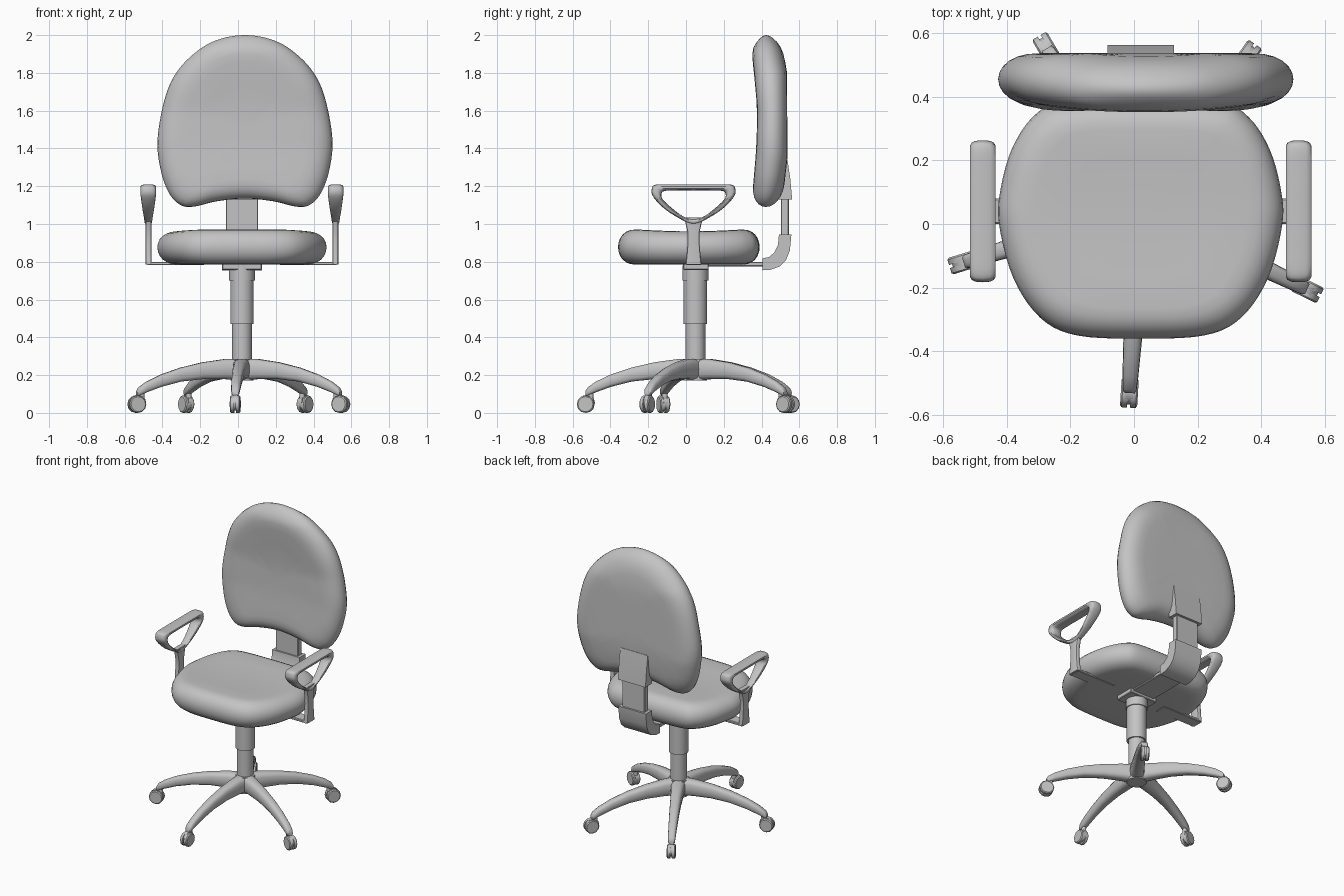
import bpy, bmesh, math
from mathutils import Vector, Matrix

if "Cube" in bpy.data.objects:
    bpy.data.objects.remove(bpy.data.objects["Cube"], do_unlink=True)

GREY = bpy.data.materials.new("mid grey")
GREY.use_nodes = True
GREY.diffuse_color = (0.55, 0.55, 0.55, 1)
GREY.node_tree.nodes["Principled BSDF"].inputs["Base Color"].default_value = (0.55, 0.55, 0.55, 1)

CX, CY = 0.021, 0.05   # axis of the gas lift


def finish(name, bm, angle=35):
    bmesh.ops.recalc_face_normals(bm, faces=bm.faces)
    me = bpy.data.meshes.new(name)
    bm.to_mesh(me)
    bm.free()
    me.materials.append(GREY)
    ob = bpy.data.objects.new(name, me)
    bpy.context.collection.objects.link(ob)
    bpy.ops.object.select_all(action='DESELECT')
    ob.select_set(True)
    bpy.context.view_layer.objects.active = ob
    bpy.ops.object.shade_smooth_by_angle(angle=math.radians(angle))
    return ob


def skin(name, rings, closed=False, angle=35):
    """Join rings of equal point count into a surface."""
    bm = bmesh.new()
    vs = [[bm.verts.new(p) for p in r] for r in rings]
    n = len(vs[0])
    for a, b in zip(vs, vs[1:] + vs[:1] if closed else vs[1:]):
        for i in range(n):
            j = (i + 1) % n
            bm.faces.new((a[i], a[j], b[j], b[i]))
    if not closed:
        bm.faces.new(vs[0])
        bm.faces.new(vs[-1])
    return finish(name, bm, angle)


def box(name, lo, hi, bevel=0.004):
    lo, hi = Vector(lo), Vector(hi)
    bm = bmesh.new()
    bmesh.ops.create_cube(bm, size=1, matrix=Matrix.Translation((lo + hi) / 2)
                          @ Matrix.Diagonal((hi - lo).to_4d()))
    bmesh.ops.bevel(bm, geom=bm.edges[:], offset=bevel, segments=1, affect='EDGES')
    return finish(name, bm)


def extrude_x(name, profile, half):
    """Extrude a y-z profile across the chair's width."""
    return skin(name, [[(CX + s * half, y, z) for y, z in profile] for s in (-1, 1)])


def spline(points, steps=5):
    """Closed smooth curve through the points."""
    pts = [Vector(p) for p in points]
    n, out = len(pts), []
    for i in range(n):
        a, b, c, d = (pts[(i + k) % n] for k in (-1, 0, 1, 2))
        for s in range(steps):
            t = s / steps
            out.append(b + (c - a) * (t / 2) + (a * 2 - b * 5 + c * 4 - d) * (t * t / 2)
                       + (b * 3 - a - c * 3 + d) * (t ** 3 / 2))
    return out


def mirrored(half):
    """Close a half outline that starts and ends on the axis."""
    return half + [(-p[0],) + tuple(p[1:]) for p in half[-2:0:-1]]


def lerp(table, x):
    for (x0, y0), (x1, y1) in zip(table, table[1:]):
        if x <= x1:
            t = max(0, (x - x0) / (x1 - x0))
            return y0 + (y1 - y0) * t
    return table[-1][1]


def oval(c, u, v, n=14, power=0.7):
    pts = []
    for i in range(n):
        a = 2 * math.pi * i / n
        k, s = math.cos(a), math.sin(a)
        pts.append(c + u * math.copysign(abs(k) ** power, k) + v * math.copysign(abs(s) ** power, s))
    return pts


def pillow(name, outline, centre, edge, place):
    """Cushion: nested outlines, rounded over at the rim."""
    prof = [(s, -1) for s in (0.1, 0.3, 0.5)]
    for i in range(13):
        t = math.pi * (i / 12 - 0.5)
        prof.append((1 - edge * (1 - math.cos(t) ** 0.85), math.sin(t)))
    prof += [(s, 1) for s in (0.5, 0.3, 0.1)]
    c = Vector(centre)
    return skin(name, [[place(*(c + (p - c) * s), d) for p in outline] for s, d in prof], angle=60)


# Backrest cushion
FRONT = [(1.09, 0.345), (1.2, 0.355), (1.4, 0.372), (1.6, 0.378), (1.8, 0.36), (1.93, 0.345), (2, 0.36)]
BACK = [(1.09, 0.5), (1.2, 0.52), (1.35, 0.537), (1.8, 0.535), (1.95, 0.51), (2, 0.49)]


def place_back(x, z, d):
    f, b = lerp(FRONT, z), lerp(BACK, z)
    return (CX + 0.016 + x, (f + b) / 2 + d * (b - f) / 2, z)


back_half = [(0, 2), (0.13, 1.98), (0.24, 1.925), (0.35, 1.82), (0.42, 1.68), (0.463, 1.45),
             (0.445, 1.28), (0.4, 1.16), (0.34, 1.1), (0.27, 1.092), (0.15, 1.12), (0, 1.135)]
pillow("backrest", spline(mirrored(back_half)), (0, 1.5), 0.29, place_back)


# Seat cushion
def place_seat(x, y, d):
    dish = 0.01 * math.cos(min(1, abs(y - 0.02) / 0.28) * math.pi / 2)
    return (CX + x, y, 0.878 + d * 0.093 - (dish if d > 0 else 0) * max(d, 0))


seat_half = [(0, -0.36), (0.2, -0.35), (0.315, -0.295), (0.4, -0.17), (0.445, 0), (0.44, 0.11),
             (0.405, 0.235), (0.34, 0.335), (0.25, 0.38), (0, 0.39)]
pillow("seat", spline(mirrored(seat_half)), (0, 0.02), 0.25, place_seat)

# Armrests: outer (y, z) and inner (y, z) of the loop
loop_half = [(0, 1.21, 0, 1.178), (0.12, 1.21, 0.09, 1.178), (0.2, 1.208, 0.145, 1.176),
             (0.22, 1.19, 0.168, 1.165), (0.217, 1.15, 0.163, 1.13), (0.165, 1.09, 0.1, 1.072),
             (0.085, 1.035, 0.05, 1.038), (0, 1.0, 0, 1.025)]
loop = [(-a, b, -c, d) for a, b, c, d in loop_half[-2:0:-1]]
loop = spline(loop_half + loop, 4)
for side, sx in (("left", 1), ("right", -1)):
    ax = CX + sx * 0.496
    rings = []
    for oy, oz, iy, iz in loop:
        o, i = Vector((ax, 0.04 + oy, oz)), Vector((ax, 0.04 + iy, iz))
        w = lerp([(1.0, 0.018), (1.08, 0.031), (1.15, 0.041), (1.21, 0.041)], (oz + iz) / 2)
        rings.append(oval((o + i) / 2, (o - i) / 2, Vector((w, 0, 0))))
    skin(side + "_armrest_loop", rings, closed=True)
    post = [(1.035, 0.05), (1.0, 0.042), (0.96, 0.033), (0.91, 0.031), (0.85, 0.036), (0.785, 0.043)]
    skin(side + "_armrest_post", [oval(Vector((ax - sx * 0.002, 0.04, z)), Vector((0.016, 0, 0)),
                                       Vector((0, w, 0)), power=0.4) for z, w in post])
    xs = sorted((ax + sx * 0.005, CX + sx * 0.2))
    box(side + "_armrest_bar", (xs[0], 0, 0.782), (xs[1], 0.08, 0.8))

# Backrest support
box("support_bar", (CX - 0.085, 0, 0.775), (CX + 0.085, 0.43, 0.8))
extrude_x("support_elbow", [(0.405, 0.755), (0.45, 0.758), (0.495, 0.775), (0.53, 0.81), (0.55, 0.86),
                            (0.558, 0.945), (0.492, 0.945), (0.487, 0.89), (0.468, 0.85),
                            (0.44, 0.825), (0.405, 0.818)], 0.105)
box("support_upright", (CX - 0.085, 0.502, 0.88), (CX + 0.085, 0.545, 1.2))
extrude_x("support_bracket", [(0.49, 1.13), (0.562, 1.13), (0.552, 1.24), (0.537, 1.34), (0.49, 1.34)], 0.105)
box("seat_plate", (CX - 0.105, -0.015, 0.757), (CX + 0.105, 0.12, 0.79))

# Gas lift
for name, r, z0, z1 in (("lift_collar", 0.068, 0.7, 0.78), ("lift_sleeve", 0.062, 0.47, 0.71),
                        ("lift_column", 0.052, 0.2, 0.48), ("base_hub", 0.062, 0.172, 0.285)):
    skin(name, [oval(Vector((CX, CY, z)), Vector((r, 0, 0)), Vector((0, r, 0)), 32, 1) for z in (z0, z1)])

# Five-spoke base: radius, bottom, top, half width
LEG = [(0, 0.172, 0.29, 0.05), (0.1, 0.178, 0.285, 0.042), (0.22, 0.178, 0.268, 0.036),
       (0.34, 0.165, 0.24, 0.032), (0.45, 0.137, 0.203, 0.028), (0.53, 0.108, 0.165, 0.025),
       (0.572, 0.09, 0.135, 0.022), (0.582, 0.092, 0.118, 0.017)]
for k, deg in enumerate((-93.5, -26, 55, 120.5, 197), 1):
    a = math.radians(deg)
    out, across = Vector((math.cos(a), math.sin(a), 0)), Vector((-math.sin(a), math.cos(a), 0))
    hub, up = Vector((CX, CY, 0)), Vector((0, 0, 1))
    skin(f"base_leg_{k}", [oval(hub + out * r + up * (b + t) / 2, across * w, up * (t - b) / 2)
                           for r, b, t, w in LEG], angle=50)
    # Twin-wheel caster with stem and hood
    c = hub + out * 0.582 + up * 0.046
    for s in (-1, 1):
        skin(f"caster_wheel_{k}_{'a' if s > 0 else 'b'}",
             [oval(c + across * (s * d), out * r, up * r, 12, 1)
              for d, r in ((0.005, 0.046), (0.022, 0.046), (0.027, 0.04))])
    skin(f"caster_hood_{k}", [oval(c + across * d + up * 0.008 - out * 0.006, out * 0.042, up * 0.042, 12, 1)
                              for d in (-0.012, 0.012)])
    s = hub + out * 0.555
    skin(f"caster_stem_{k}", [oval(s + up * z, out * 0.014, across * 0.014, 12, 1) for z in (0.05, 0.125)])
